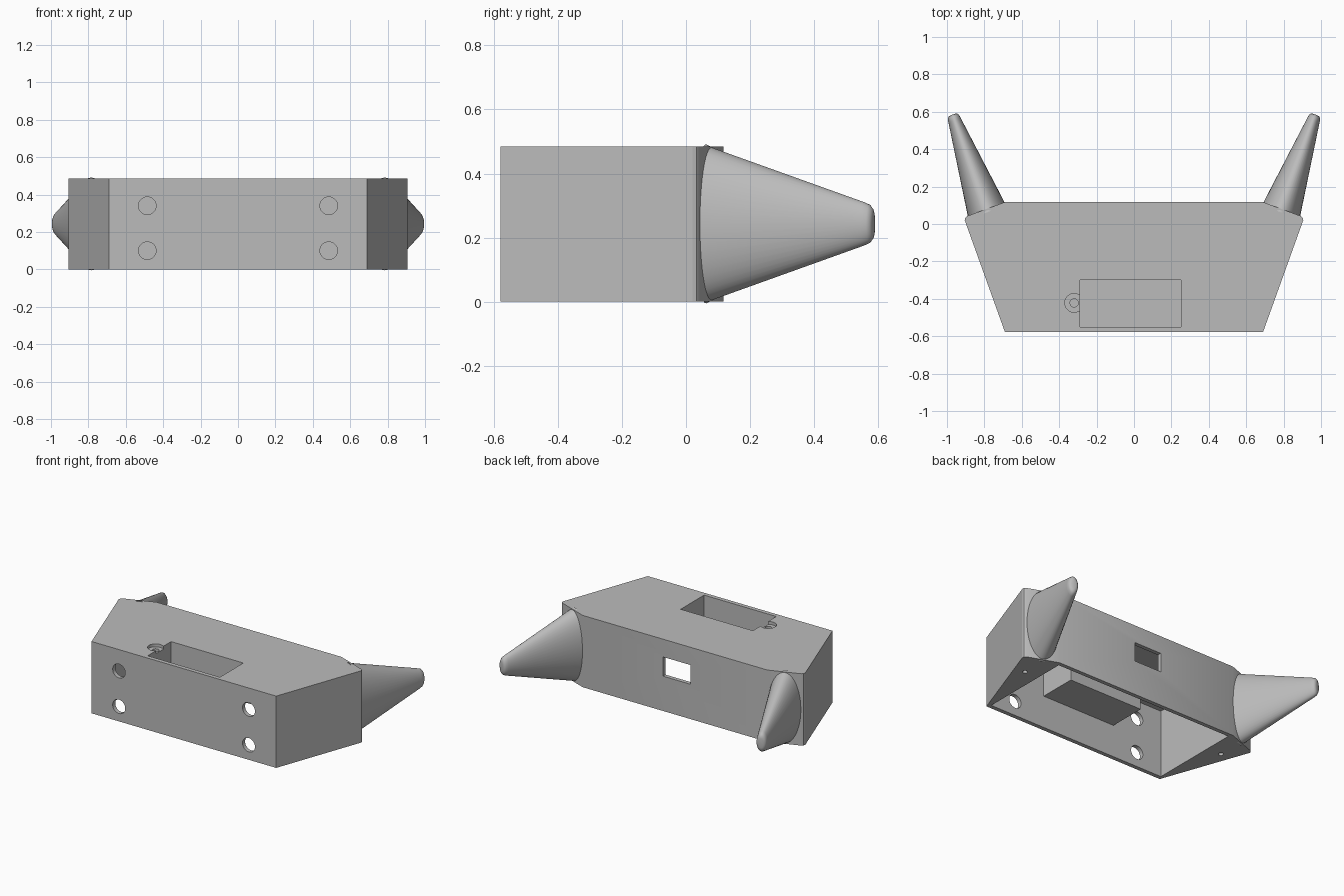
import bpy, bmesh, math
from mathutils import Vector, Matrix

old = bpy.data.objects.get("Cube")
if old:
    bpy.data.objects.remove(old, do_unlink=True)

grey = bpy.data.materials.new("plain_grey")
grey.use_nodes = True
grey.diffuse_color = (0.5, 0.5, 0.5, 1)
grey.node_tree.nodes["Principled BSDF"].inputs["Base Color"].default_value = (0.5, 0.5, 0.5, 1)

HEIGHT, MID = 0.485, 0.243


def make(name, bm):
    bmesh.ops.recalc_face_normals(bm, faces=bm.faces)
    mesh = bpy.data.meshes.new(name)
    bm.to_mesh(mesh)
    bm.free()
    mesh.materials.append(grey)
    obj = bpy.data.objects.new(name, mesh)
    bpy.context.scene.collection.objects.link(obj)
    return obj


def prism(name, outline, z0, z1):
    bm = bmesh.new()
    base = bm.faces.new([bm.verts.new((x, y, z0)) for x, y in outline])
    top = bmesh.ops.extrude_face_region(bm, geom=[base])["geom"]
    bmesh.ops.translate(bm, vec=(0, 0, z1 - z0),
                        verts=[v for v in top if isinstance(v, bmesh.types.BMVert)])
    return make(name, bm)


def box(name, x0, x1, y0, y1, z0, z1):
    return prism(name, [(x0, y0), (x1, y0), (x1, y1), (x0, y1)], z0, z1)


def rod(name, centre, radius, length, axis="Z"):
    turn = Matrix.Rotation(math.pi / 2, 4, "X") if axis == "Y" else Matrix()
    bm = bmesh.new()
    bmesh.ops.create_cone(bm, cap_ends=True, segments=32, radius1=radius, radius2=radius,
                          depth=length, matrix=Matrix.Translation(centre) @ turn)
    return make(name, bm)


def combine(target, tool, operation="DIFFERENCE"):
    tool.hide_render = True
    mod = target.modifiers.new("shape", "BOOLEAN")
    mod.operation, mod.solver, mod.object = operation, "EXACT", tool
    bpy.context.view_layer.objects.active = target
    bpy.ops.object.modifier_apply(modifier=mod.name)
    bpy.data.objects.remove(tool, do_unlink=True)


def smooth(obj, degrees):
    bpy.ops.object.select_all(action="DESELECT")
    obj.select_set(True)
    bpy.context.view_layer.objects.active = obj
    bpy.ops.object.shade_smooth_by_angle(angle=math.radians(degrees))


# Hollow housing, open underneath
half = [(0.69, -0.578), (0.905, 0.02), (0.902, 0.033), (0.89, 0.043), (0.69, 0.117)]
housing = prism("housing", half + [(-x, y) for x, y in reversed(half)], 0, HEIGHT)
combine(housing, box("cavity", -0.675, 0.675, -0.55, 0.09, -0.1, 0.46))

# Sunken tray and the round recess beside it
combine(housing, box("tray", -0.298, 0.258, -0.565, -0.292, 0.22, 0.472), "UNION")
combine(housing, rod("boss", (-0.32, -0.422, 0.44), 0.06, 0.06), "UNION")
combine(housing, box("pocket", -0.29, 0.25, -0.55, -0.30, 0.235, 0.6))
combine(housing, rod("recess", (-0.32, -0.422, 0.515), 0.05, 0.1))
combine(housing, rod("pin_hole", (-0.32, -0.422, 0.47), 0.022, 0.1))

# Rear window, front ports and screw holes underneath
combine(housing, box("window", -0.115, 0.09, 0.05, 0.2, 0.235, 0.365))
for side in (-1, 1):
    for z in (0.10, 0.34):
        combine(housing, rod("port", (side * 0.485, -0.57, z), 0.047, 0.1, "Y"))
    combine(housing, rod("screw_hole", (side * 0.78, -0.105, 0), 0.016, 0.2))
smooth(housing, 25)

# Flattened cones with rounded tips on the rear corners
sections = [(-0.03, 0.108, 0.248), (0, 0.105, 0.239), (0.94, 0.035, 0.068),
            (0.975, 0.032, 0.06), (0.993, 0.025, 0.048), (1, 0.014, 0.032)]


def horn(name, side):
    start, tip = Vector((side * 0.79, 0.078, MID)), Vector((side * 0.97, 0.585, MID))
    across = Vector((side * 0.935, -0.355, 0))
    bm = bmesh.new()
    rings = []
    for t, wide, tall in sections:
        centre = start.lerp(tip, t)
        ring = []
        for i in range(48):
            a = math.tau * i / 48
            ring.append(bm.verts.new(centre + across * wide * math.cos(a)
                                     + Vector((0, 0, tall * math.sin(a)))))
        rings.append(ring)
    for low, high in zip(rings, rings[1:]):
        for i in range(48):
            j = (i + 1) % 48
            bm.faces.new((low[i], low[j], high[j], high[i]))
    bm.faces.new(rings[0])
    bm.faces.new(rings[-1])
    smooth(make(name, bm), 50)


horn("left_horn", 1)
horn("right_horn", -1)
